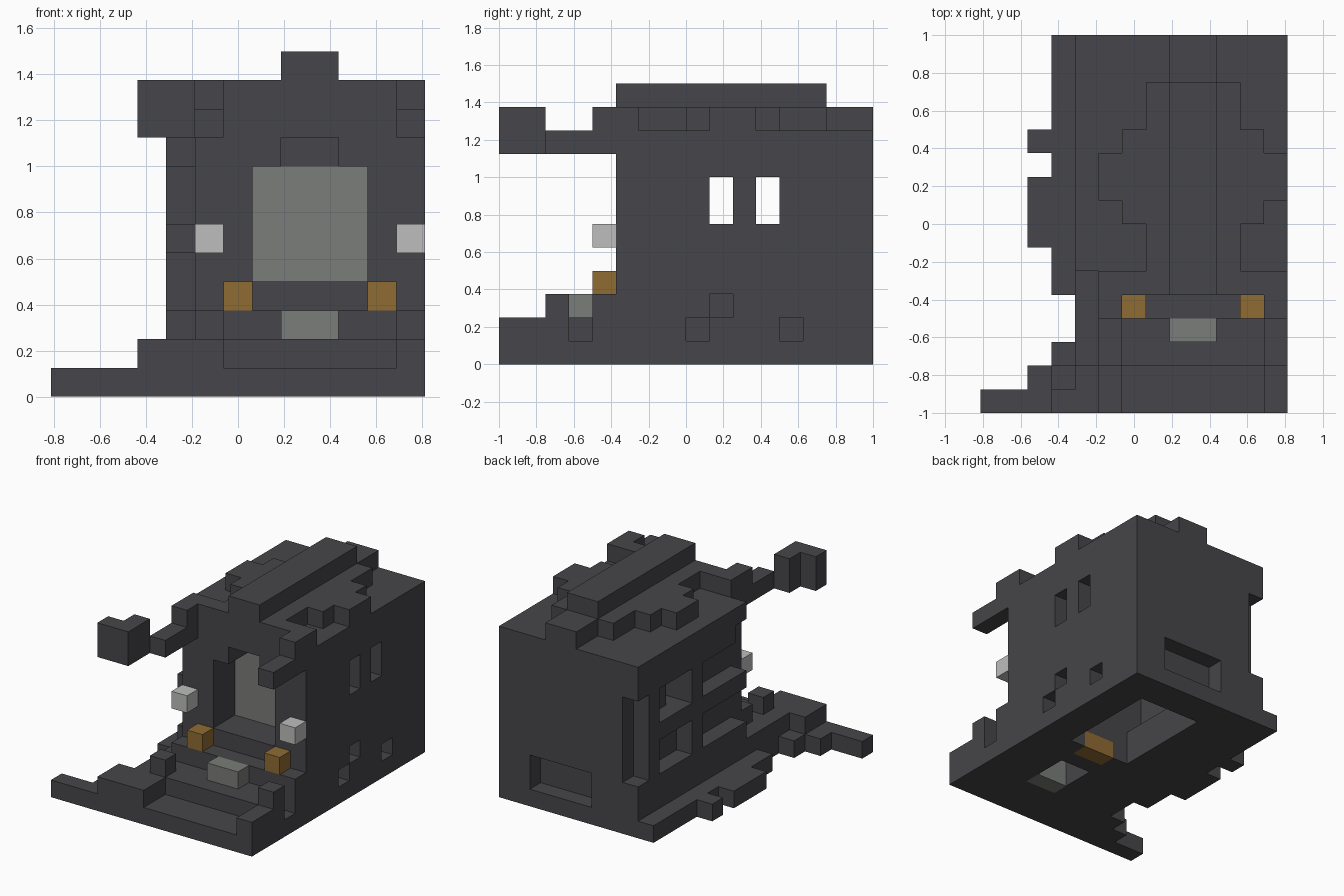
import bpy
import bmesh
from itertools import product

default_cube = bpy.data.objects.get("Cube")
if default_cube:
    bpy.data.objects.remove(default_cube, do_unlink=True)

UNIT = 0.125          # edge of one block
WIDE, DEEP = 13, 16   # blocks across x and y
AXES = ((1, 0, 0), (0, 1, 0), (0, 0, 1))


def make_material(name, red, green, blue):
    colour = (red, green, blue, 1)
    material = bpy.data.materials.new(name)
    material.use_nodes = True
    material.diffuse_color = colour
    shader = material.node_tree.nodes["Principled BSDF"]
    shader.inputs["Base Color"].default_value = colour
    shader.inputs["Roughness"].default_value = 0.9
    return material


charcoal = make_material("charcoal", 0.061, 0.060, 0.067)
stone = make_material("stone grey", 0.195, 0.205, 0.188)
pale = make_material("pale grey", 0.503, 0.515, 0.503)
amber = make_material("amber", 0.279, 0.150, 0.034)


def box(x, y, z):
    """Set of blocks; each argument is a block index or a (start, end) range."""
    spans = [range(*s) if isinstance(s, tuple) else (s,) for s in (x, y, z)]
    return set(product(*spans))


def mirror(blocks):
    """Add the reflection about the middle of the house."""
    return blocks | {(17 - i, j, k) for i, j, k in blocks}


def build(name, material, blocks):
    """Skin a set of blocks with its outer faces."""
    bm = bmesh.new()
    corners = {}

    def corner(p):
        if p not in corners:
            corners[p] = bm.verts.new(((p[0] - WIDE / 2) * UNIT,
                                       (p[1] - DEEP / 2) * UNIT, p[2] * UNIT))
        return corners[p]

    for block in sorted(blocks):
        for axis, side in product(range(3), (0, 1)):
            step = AXES[axis]
            beside = tuple(b + s * (2 * side - 1) for b, s in zip(block, step))
            if beside in blocks:
                continue
            u, v = AXES[(axis + 1) % 3], AXES[(axis + 2) % 3]
            ring = []
            for a, b in ((0, 0), (1, 0), (1, 1), (0, 1)):
                ring.append(corner(tuple(block[n] + step[n] * side + u[n] * a + v[n] * b
                                         for n in range(3))))
            bm.faces.new(ring if side else ring[::-1])
    mesh = bpy.data.meshes.new(name)
    bm.to_mesh(mesh)
    bm.free()
    mesh.materials.append(material)
    ob = bpy.data.objects.new(name, mesh)
    bpy.context.collection.objects.link(ob)
    return ob


# Room inside the house, open underneath
room = box((6, 12), (8, 14), (2, 9)) | box((7, 11), (8, 14), (0, 2))
ember = box((8, 10), 7, 0)
step_stone = box((8, 10), 3, (0, 3))
under_gap = box((8, 10), (4, 6), (0, 2))
back_niche = box((7, 11), 15, (1, 3))
side_pits = box(12, 8, 1) | box(12, 12, 1) | box(12, 3, 1)

# Ground slab with its ragged edge and loose blocks
ground = box((3, 13), (0, 16), 0) - box(3, (3, 5), 0)
ground |= box((0, 3), 0, 0) | box(2, 1, 0) | box(2, (7, 10), 0) | box(2, 11, 0)
ground -= room | ember | step_stone | under_gap
build("ground", charcoal, ground)

# Raised terrace with a sunken front strip, gate posts and top step
terrace = box((3, 6), (0, 2), 1) | box(12, (0, 2), 1) | box((4, 13), (2, 16), 1)
terrace |= mirror(box(5, 2, 2)) | box((5, 13), 4, 2)
terrace -= room | step_stone | under_gap | back_niche | side_pits
build("terrace", charcoal, terrace)

# House walls, with porch, arch, windows and niches cut out
porch = box((7, 11), (5, 7), (4, 8)) | box((8, 10), (5, 7), 8)
door = box((7, 11), 7, (4, 8))
windows = box((4, 13), 9, (6, 8)) | box((4, 13), 11, (6, 8))
walls = box((5, 13), (5, 16), (2, 9))
walls -= room | porch | door | windows | back_niche | box(12, 9, 2)
build("walls", charcoal, walls)
build("door", stone, door)

# Timber frame standing proud of the side wall
frame = box(4, (6, 16), 2) | box(4, (7, 16), 8) | box(4, (6, 15), 5)
frame |= box(4, 14, (3, 8)) | box(4, 10, (3, 8))
build("side_frame", charcoal, frame)

# Roof slab, stepped rise and ridge
roof = box((4, 13), (6, 16), 9) | box((5, 13), 5, (9, 11))
for half_width, rows in ((1, (14, 16)), (2, (12, 14)), (3, 11), (4, (9, 11)),
                         (3, 8), (2, (6, 8))):
    roof |= box((9 - half_width, 9 + half_width), rows, 10)
roof |= box((8, 10), (5, 14), 11)
build("roof", charcoal, roof)

# Brackets reaching forward from the gable, one carrying a hanging block
brackets = mirror(box(5, (2, 5), 9) | box(5, 4, 10))
build("brackets", charcoal, brackets)
build("bracket_end", charcoal, box((3, 5), 0, (9, 11)) | box(4, 1, (9, 11)))

# Small coloured blocks
build("step_stone", stone, step_stone)
build("ember", amber, ember)
for side, lamp_x, pot_x in (("right", 5, 6), ("left", 12, 11)):
    build(side + "_lamp", pale, box(lamp_x, 4, 5))
    build(side + "_pot", amber, box(pot_x, 4, 3))
